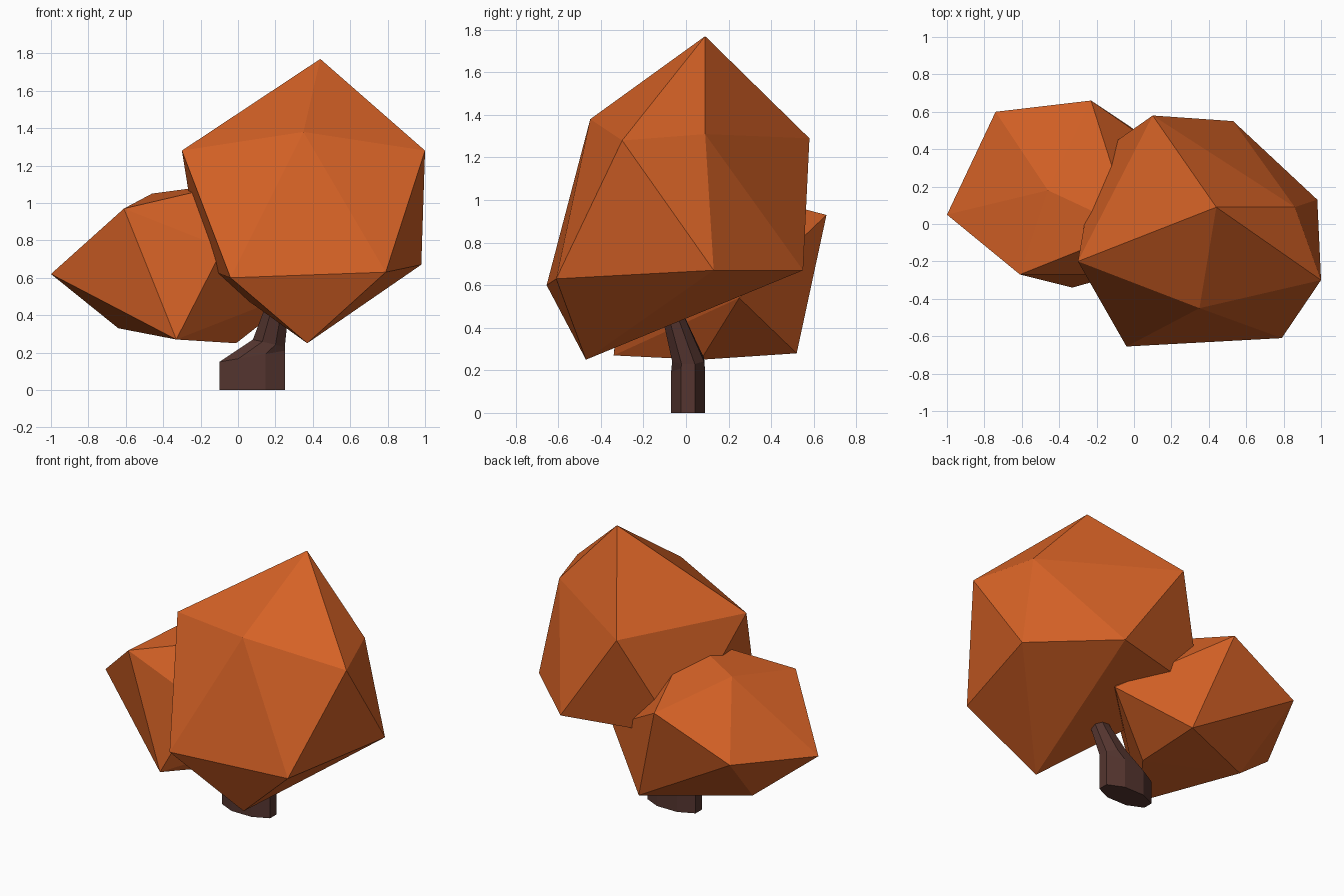
import bpy, bmesh, math

if "Cube" in bpy.data.objects:
    bpy.data.objects.remove(bpy.data.objects["Cube"])

def material(name, rgb):
    m = bpy.data.materials.new(name)
    m.diffuse_color = (*rgb, 1)
    m.use_nodes = True
    m.node_tree.nodes["Principled BSDF"].inputs["Base Color"].default_value = m.diffuse_color
    return m

orange = material("autumn_orange", (0.66, 0.12, 0.019))
brown = material("bark_brown", (0.09, 0.036, 0.029))

def finish(bm, name, mat):
    bmesh.ops.recalc_face_normals(bm, faces=bm.faces[:])
    me = bpy.data.meshes.new(name)
    bm.to_mesh(me)
    bm.free()
    me.materials.append(mat)
    ob = bpy.data.objects.new(name, me)
    bpy.context.collection.objects.link(ob)
    return ob

def crown(name, points):
    """Faceted leaf mass: an irregular twenty-sided hull around twelve corners."""
    bm = bmesh.new()
    for p in points:
        bm.verts.new(p)
    bmesh.ops.convex_hull(bm, input=bm.verts[:])
    return finish(bm, name, orange)

# Large crown: top, upper ring, lower ring, bottom
crown("large_crown", [
    (0.44, 0.09, 1.77),
    (-0.30, -0.20, 1.28), (0.35, -0.45, 1.38), (1.0, -0.30, 1.28),
    (0.86, 0.09, 1.31), (0.10, 0.58, 1.29),
    (-0.04, -0.655, 0.60), (0.79, -0.61, 0.63), (0.98, 0.13, 0.67),
    (0.53, 0.55, 0.67), (-0.20, 0.37, 0.66),
    (0.37, -0.47, 0.25)])

# Small crown: top, upper ring, lower ring, bottom
crown("small_crown", [
    (-0.46, 0.18, 1.05),
    (-1.0, 0.05, 0.62), (-0.61, -0.27, 0.97), (-0.01, -0.03, 1.11),
    (-0.23, 0.66, 0.93), (-0.74, 0.60, 0.70),
    (-0.33, -0.34, 0.27), (-0.64, 0.22, 0.33), (-0.02, 0.52, 0.28),
    (0.36, 0.25, 0.54), (-0.08, -0.27, 0.76),
    (-0.01, 0.07, 0.25)])

# Trunk: eight-sided rings (x min, x max, y centre, y radius, z left, z right)
rings = [(-0.10, 0.25, 0.01, 0.08, 0.0, 0.0),
         (-0.10, 0.25, 0.01, 0.08, 0.15, 0.21),
         (0.08, 0.25, 0.01, 0.075, 0.27, 0.23),
         (0.14, 0.27, -0.05, 0.055, 0.43, 0.42),
         (0.19, 0.29, -0.12, 0.045, 0.62, 0.62)]
SIDES = 8
bm = bmesh.new()
loops = []
for x0, x1, yc, ry, z0, z1 in rings:
    loop = []
    for i in range(SIDES):
        a = math.tau * (i + 0.5) / SIDES
        k = 1 / math.cos(math.pi / SIDES)
        t = 0.5 + 0.5 * k * math.cos(a)
        loop.append(bm.verts.new((x0 + (x1 - x0) * t, yc + ry * k * math.sin(a),
                                  z0 + (z1 - z0) * t)))
    loops.append(loop)
for lo, hi in zip(loops, loops[1:]):
    for i in range(SIDES):
        j = (i + 1) % SIDES
        bm.faces.new((lo[i], lo[j], hi[j], hi[i]))
bm.faces.new(loops[0][::-1])
bm.faces.new(loops[-1])
finish(bm, "trunk", brown)
